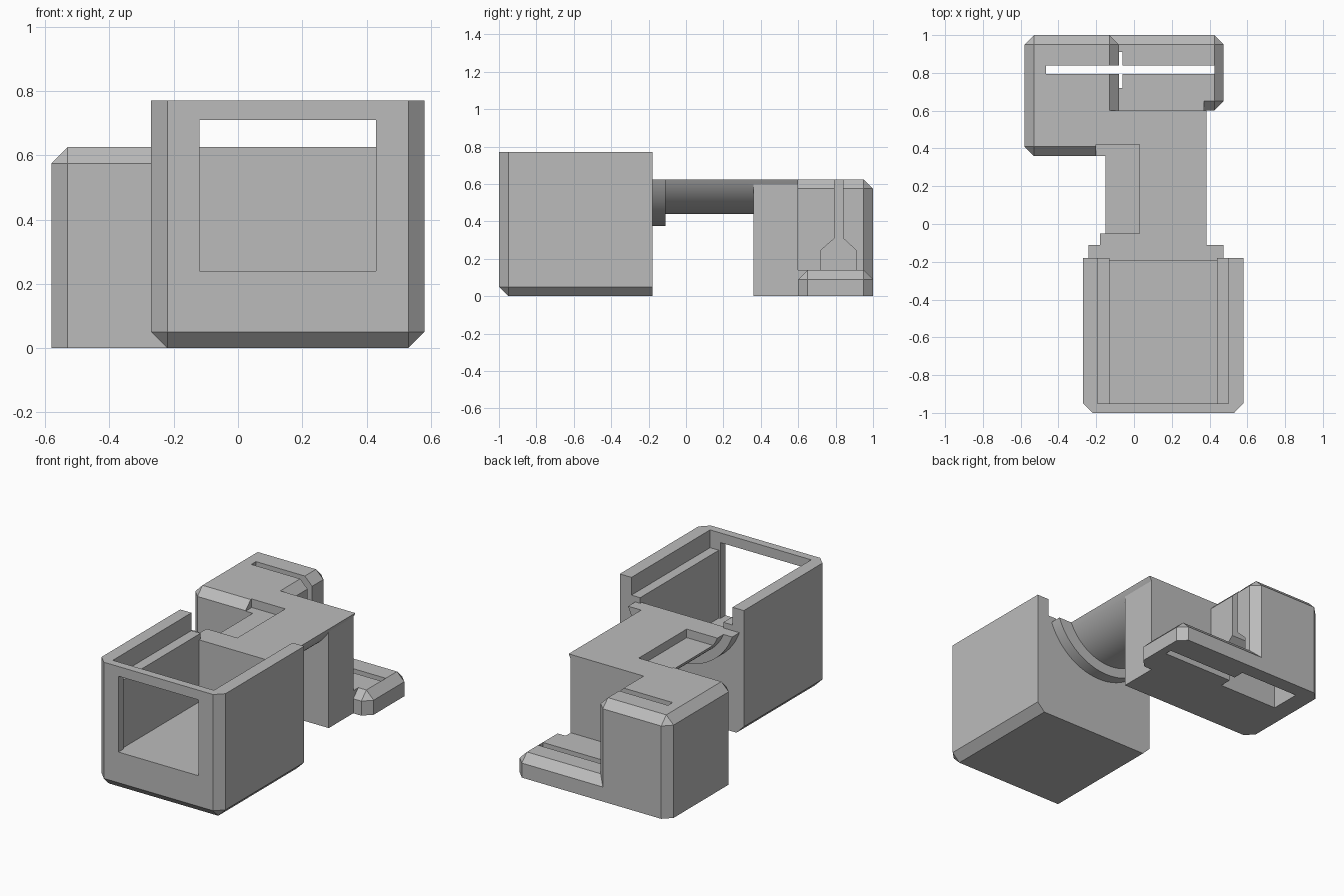
import bpy, bmesh, math

cube = bpy.data.objects.get("Cube")
if cube:
    bpy.data.objects.remove(cube, do_unlink=True)

grey = bpy.data.materials.new("plain grey")
grey.use_nodes = True
grey.diffuse_color = (0.5, 0.5, 0.5, 1)
grey.node_tree.nodes["Principled BSDF"].inputs["Base Color"].default_value = (0.5, 0.5, 0.5, 1)

CHAMFER = 0.05
DECK = 0.625


def finish(name, bm):
    bmesh.ops.recalc_face_normals(bm, faces=bm.faces)
    mesh = bpy.data.meshes.new(name)
    bm.to_mesh(mesh)
    bm.free()
    mesh.materials.append(grey)
    obj = bpy.data.objects.new(name, mesh)
    bpy.context.collection.objects.link(obj)
    return obj


def box(name, x, y, z, chamfer=None):
    """Box from ranges; chamfer(sx, sy, sz) picks edges by side (-1, 0, 1)."""
    bm = bmesh.new()
    bmesh.ops.create_cube(bm, size=2)
    if chamfer:
        picked = []
        for e in bm.edges:
            mid = (e.verts[0].co + e.verts[1].co) / 2
            if chamfer(*[round(c) for c in mid]):
                picked.append(e)
    for v in bm.verts:
        v.co = [(a + b) / 2 + s * (b - a) / 2 for s, (a, b) in zip(v.co, (x, y, z))]
    if chamfer:
        bmesh.ops.bevel(bm, geom=picked, offset=CHAMFER, segments=1, affect='EDGES')
    return finish(name, bm)


def prism(name, outline, axis, start, end):
    """Extrude an outline along x (points are y, z) or y (points are x, z)."""
    bm = bmesh.new()
    verts = [bm.verts.new((start, a, b) if axis == 'x' else (a, start, b)) for a, b in outline]
    face = bm.faces.new(verts)
    moved = bmesh.ops.extrude_face_region(bm, geom=[face])["geom"]
    step = (end - start, 0, 0) if axis == 'x' else (0, end - start, 0)
    bmesh.ops.translate(bm, vec=step, verts=[g for g in moved if isinstance(g, bmesh.types.BMVert)])
    return finish(name, bm)


def half_round(name, cx, cz, r, start, end, steps=40):
    """Round-bottomed bar along y, flat at deck height."""
    half = math.acos((cz - DECK) / r)
    angles = [-half + 2 * half * i / steps for i in range(steps + 1)]
    outline = [(cx + r * math.sin(a), cz - r * math.cos(a)) for a in angles]
    return prism(name, outline, 'y', start, end)


def combine(target, others, operation):
    bpy.context.view_layer.objects.active = target
    for other in others:
        mod = target.modifiers.new("combine", 'BOOLEAN')
        mod.operation = operation
        mod.solver = 'EXACT'
        mod.object = other
        bpy.ops.object.modifier_apply(modifier=mod.name)
        bpy.data.objects.remove(other, do_unlink=True)


# Open tray with stepped rim, front window and low back wall
tray = box("tray", (-0.27, 0.58), (-1, -0.18), (0, 0.77),
           lambda x, y, z: (z == -1 and y != 1) or (z == 0 and y == -1))
combine(tray, [
    box("cavity", (-0.13, 0.44), (-0.95, -0.195), (0.24, 0.9)),
    box("rim_step", (-0.193, 0.5), (-0.95, -0.1), (0.66, 0.9)),
    box("back_opening", (-0.13, 0.44), (-0.3, -0.1), (DECK, 0.9)),
    box("window", (-0.12, 0.43), (-1.1, -0.9), (0.24, 0.71)),
], 'DIFFERENCE')

# Round-bottomed arm with flange, bracket, clip block and foot
arm = half_round("arm_and_clip", 0.102, 0.748, 0.308, -0.185, 0.6)
combine(arm, [
    half_round("flange", 0.117, 0.755, 0.38, -0.182, -0.11),
    box("bracket", (-0.15, 0.37), (0.36, 0.6), (0, DECK)),
    box("clip_block", (-0.58, -0.08), (0.36, 1), (0, DECK),
        lambda x, y, z: z != -1),
    box("foot", (-0.3, 0.475), (0.6, 1), (0, 0.14),
        lambda x, y, z: z == 1 or (z == 0 and x == 1)),
    box("foot_fillet", (-0.15, 0.37), (0.55, 0.66), (0, 0.14)),
], 'UNION')

# Top pocket, thin through slot, and wide tapered slot inside the clip
taper = [(0.72, -0.1), (0.91, -0.1), (0.91, 0.245), (0.84, 0.31), (0.795, 0.31), (0.72, 0.245)]
combine(arm, [
    box("pocket", (-0.2, 0.03), (-0.05, 0.42), (0.572, 0.9)),
    box("slot", (-0.465, 0.425), (0.795, 0.84), (-0.1, 0.9)),
    prism("wide_slot", taper, 'x', -0.465, -0.06),
], 'DIFFERENCE')

for obj in (tray, arm):
    bpy.ops.object.select_all(action='DESELECT')
    obj.select_set(True)
    bpy.context.view_layer.objects.active = obj
    bpy.ops.object.shade_smooth_by_angle(angle=math.radians(20))
